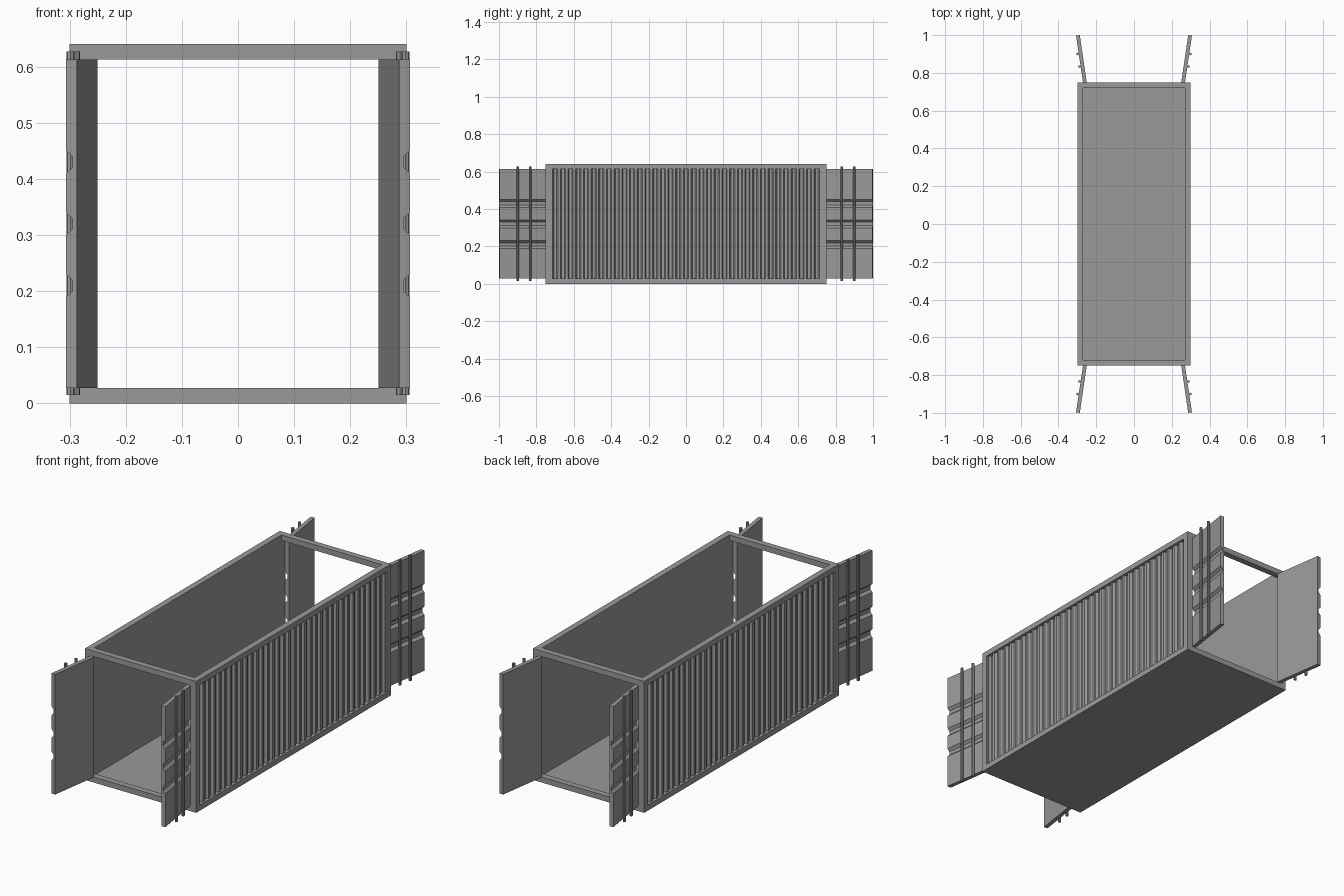
import bpy
import bmesh
from mathutils import Vector

cube = bpy.data.objects.get("Cube")
if cube:
    bpy.data.objects.remove(cube, do_unlink=True)

GREY = (0.32, 0.32, 0.32, 1)
mat = bpy.data.materials.new("container grey")
mat.use_nodes = True
mat.diffuse_color = GREY
mat.node_tree.nodes["Principled BSDF"].inputs["Base Color"].default_value = GREY

# Overall sizes
W, L, H = 0.30, 0.75, 0.64      # half width, half length, height
T, B = 0.03, 0.027              # post width, beam height
Z = Vector((0, 0, 1))


def finish(name, bm):
    bmesh.ops.recalc_face_normals(bm, faces=bm.faces)
    mesh = bpy.data.meshes.new(name)
    bm.to_mesh(mesh)
    bm.free()
    mesh.materials.append(mat)
    obj = bpy.data.objects.new(name, mesh)
    bpy.context.collection.objects.link(obj)
    return obj


def box(name, lo, hi):
    bm = bmesh.new()
    bmesh.ops.create_cube(bm, size=1)
    lo, hi = Vector(lo), Vector(hi)
    for v in bm.verts:
        v.co = (lo + hi) / 2 + v.co * (hi - lo)
    return finish(name, bm)


def prism(name, profile, origin, a, b, sweep):
    """Extrude a 2D profile laid on axes a and b along the sweep vector."""
    bm = bmesh.new()
    face = bm.faces.new([bm.verts.new(origin + a * p + b * q) for p, q in profile])
    new = bmesh.ops.extrude_face_region(bm, geom=[face])["geom"]
    bmesh.ops.translate(bm, vec=sweep, verts=[v for v in new if isinstance(v, bmesh.types.BMVert)])
    return finish(name, bm)


def rod(name, centre, radius, z0, z1):
    bm = bmesh.new()
    bmesh.ops.create_cone(bm, cap_ends=True, segments=8, radius1=radius,
                          radius2=radius, depth=z1 - z0)
    bmesh.ops.translate(bm, vec=centre + Z * (z0 + z1) / 2, verts=bm.verts)
    return finish(name, bm)


def grooved(start, end, centres, outer, deep, half_top, half_bottom):
    """Flat-backed profile with trapezoid grooves cut in its outer side."""
    pts = [(0, start), (outer, start)]
    for c in centres:
        pts += [(outer, c - half_top), (deep, c - half_bottom),
                (deep, c + half_bottom), (outer, c + half_top)]
    return pts + [(outer, end), (0, end)]


# Floor
box("floor", (-W + T, -L + T, 0), (W - T, L - T, 0.02))

# Corner posts and long rails
for sx, side in ((1, "left"), (-1, "right")):
    x0, x1 = sorted((sx * (W - T), sx * W))
    for sy, end in ((-1, "front"), (1, "back")):
        y0, y1 = sorted((sy * (L - T), sy * L))
        box(f"{end}_{side}_post", (x0, y0, 0), (x1, y1, H))
    for z0, z1, level in ((0, B, "bottom"), (H - B, H, "top")):
        box(f"{side}_{level}_rail", (x0, -L + T, z0), (x1, L - T, z1))

# Cross beams at both open ends
for sy, end in ((-1, "front"), (1, "back")):
    y0, y1 = sorted((sy * (L - T), sy * L))
    for z0, z1, level in ((0, B, "bottom"), (H - B, H, "top")):
        box(f"{end}_{level}_beam", (-W + T, y0, z0), (W - T, y1, z1))

# Corrugated side walls, flat inside
RIBS = 35
pitch = 2 * (L - T) / RIBS
centres = [-L + T + pitch * (i + 0.5) for i in range(RIBS)]
wall = grooved(-L + T, L - T, centres, 0.022, 0.01, pitch * 0.34, pitch * 0.18)
for sx, side in ((1, "left"), (-1, "right")):
    prism(f"{side}_wall", wall, Vector((sx * (W - T), 0, B)),
          Vector((sx, 0, 0)), Vector((0, 1, 0)), Z * (H - 2 * B))

# Four open doors, each with three grooves and two locking rods
door = grooved(B, H - B, (0.21, 0.32, 0.43), 0.02, 0.008, 0.021, 0.009)
for sx, side in ((1, "left"), (-1, "right")):
    for sy, end in ((-1, "front"), (1, "back")):
        hinge = Vector((sx * 0.25, sy * L, 0))
        along = Vector((sx * 0.037, sy * 0.25, 0))
        out = Vector((sx * 0.25, -sy * 0.037, 0)).normalized()
        prism(f"{end}_{side}_door", door, hinge, out, Z, along)
        for i, t in enumerate((0.35, 0.615)):
            rod(f"{end}_{side}_locking_rod_{i + 1}",
                hinge + along * t + out * 0.026, 0.007, 0.015, 0.627)
